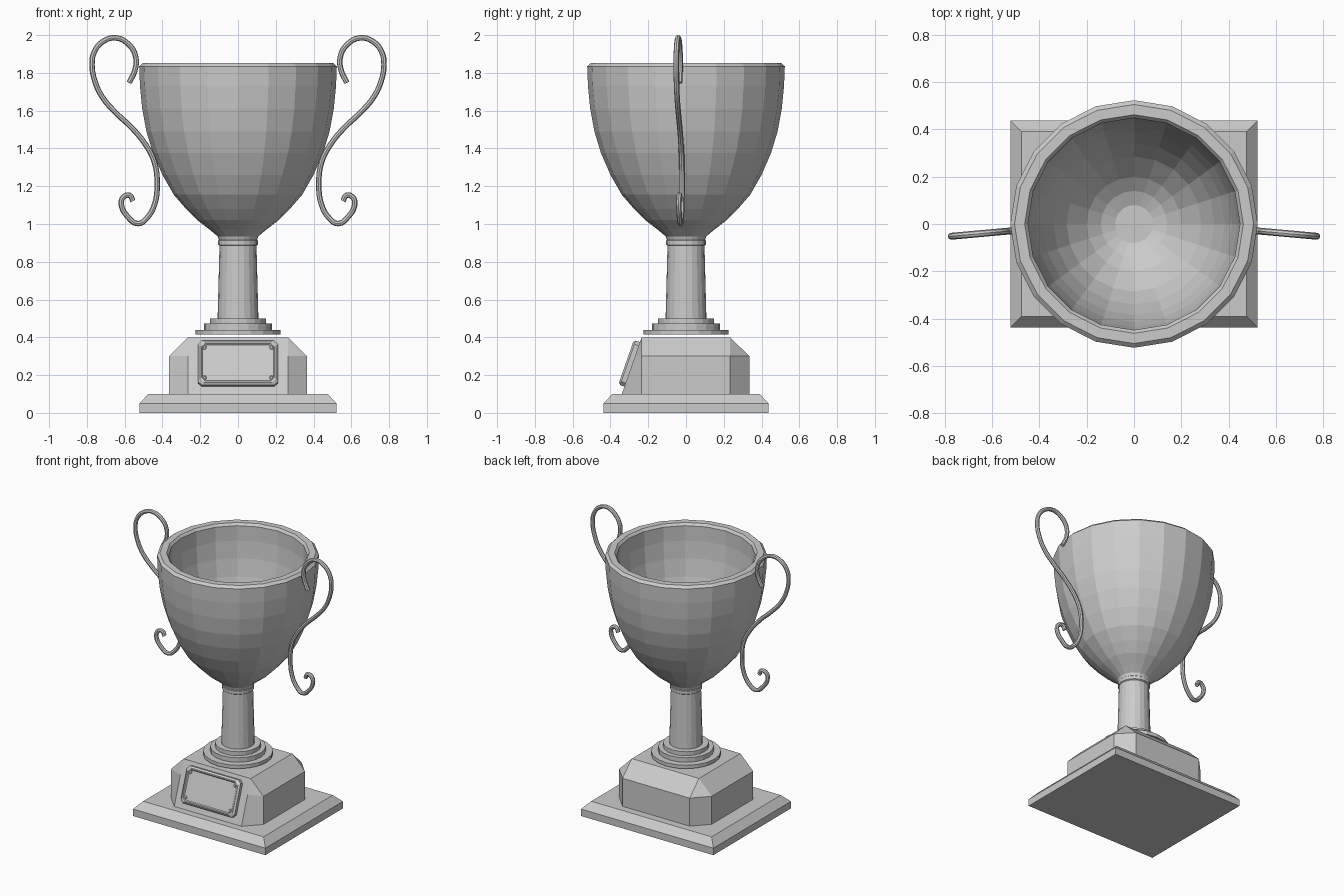
import bpy, bmesh
from math import sin, cos, pi, atan
from mathutils import Matrix

if "Cube" in bpy.data.objects:
    bpy.data.objects.remove(bpy.data.objects["Cube"])


def add_mesh(name, rings, matrix=Matrix()):
    """Skin a stack of equal-length rings and cap both ends."""
    bm = bmesh.new()
    loops = [[bm.verts.new(p) for p in ring] for ring in rings]
    n = len(loops[0])
    for a, b in zip(loops, loops[1:]):
        for i in range(n):
            j = (i + 1) % n
            bm.faces.new((a[i], a[j], b[j], b[i]))
    bm.faces.new(loops[0][::-1])
    bm.faces.new(loops[-1])
    bmesh.ops.remove_doubles(bm, verts=bm.verts, dist=1e-5)
    bmesh.ops.recalc_face_normals(bm, faces=bm.faces)
    me = bpy.data.meshes.new(name)
    bm.to_mesh(me)
    bm.free()
    ob = bpy.data.objects.new(name, me)
    ob.matrix_world = matrix
    bpy.context.collection.objects.link(ob)
    return ob


def lathe(name, profile, sides=20, matrix=Matrix()):
    return add_mesh(name, [[(r * cos(2 * pi * i / sides), r * sin(2 * pi * i / sides), z)
                            for i in range(sides)] for r, z in profile], matrix)


def cut_rect(x, y0, y1, z, cx, c0, c1):
    """Rectangle with cut corners; c0 / c1 are the front / back cuts in y."""
    return [(-x + cx, y0, z), (x - cx, y0, z), (x, y0 + c0, z), (x, y1 - c1, z),
            (x - cx, y1, z), (-x + cx, y1, z), (-x, y1 - c1, z), (-x, y0 + c0, z)]


def rect(x, y, z):
    return [(-x, -y, z), (x, -y, z), (x, y, z), (-x, y, z)]


# base plate
add_mesh("base_plate", [rect(.522, .437, 0), rect(.522, .437, .05), rect(.475, .39, .1)])

# plinth with cut corners and a sloping front
add_mesh("plinth", [cut_rect(.365, -.34, .337, .1, .1, .105, .105),
                    cut_rect(.365, -.27, .337, .3, .1, .035, .105),
                    cut_rect(.265, -.235, .232, .4, 0, 0, 0)])

# plaque lying on the sloping front, with a raised rim
tilt = Matrix.Translation((0, -.285, .257)) @ Matrix.Rotation(pi / 2 - atan(.35), 4, 'X')
plaque = [(.0, -.005), (.0, .024), (.012, .034), (.019, .034), (.025, .026)]
add_mesh("plaque", [cut_rect(.212 - d, -.125 + d, .125 - d, w, .02, .02, .02)
                    for d, w in plaque], tilt)

# plaque rivets
for x in (-.178, .178):
    for y in (-.085, .085):
        lathe("plaque_rivet", [(.012, .024), (.012, .03), (.006, .034)], 10,
              tilt @ Matrix.Translation((x, y, 0)))

# stepped foot, stem and collar
lathe("stem", [(.226, .415), (.226, .44), (.18, .44), (.18, .472), (.148, .472), (.148, .5),
               (.108, .5), (.103, .69), (.098, .885), (.105, .89), (.105, .912), (.098, .918)])

# cup: outside, rim, inside
lathe("cup", [(.098, .905), (.108, .935), (.15, .97), (.215, 1.02), (.275, 1.08), (.34, 1.155),
              (.4, 1.26), (.45, 1.375), (.485, 1.49), (.507, 1.61), (.519, 1.73),
              (.523, 1.835), (.505, 1.852), (.462, 1.852), (.448, 1.835), (.447, 1.73),
              (.436, 1.61), (.415, 1.49), (.385, 1.385), (.34, 1.275), (.285, 1.18),
              (.2, 1.085), (.14, 1.04), (.08, 1.015)])

# scroll handles
path = [(.576, 1.748), (.544, 1.82), (.542, 1.886), (.574, 1.946), (.643, 1.985), (.712, 1.968),
        (.759, 1.915), (.773, 1.844), (.757, 1.754), (.717, 1.67), (.643, 1.585), (.563, 1.51),
        (.489, 1.42), (.442, 1.325), (.428, 1.21), (.442, 1.103), (.484, 1.03), (.53, 1.002),
        (.585, 1.04), (.618, 1.103), (.609, 1.14), (.575, 1.152), (.556, 1.122)]
for side, label in ((1, "right_handle"), (-1, "left_handle")):
    cu = bpy.data.curves.new(label, 'CURVE')
    cu.dimensions = '3D'
    cu.bevel_depth = .0145
    cu.bevel_resolution = 2
    cu.resolution_u = 4
    cu.use_fill_caps = True
    sp = cu.splines.new('BEZIER')
    sp.bezier_points.add(len(path) - 1)
    for bp, (x, z) in zip(sp.bezier_points, path):
        bp.co = (side * x, -.03 - .09 * (x - .53), z)
        bp.handle_left_type = bp.handle_right_type = 'AUTO'
    ob = bpy.data.objects.new(label, cu)
    bpy.context.collection.objects.link(ob)
    bpy.ops.object.select_all(action='DESELECT')
    ob.select_set(True)
    bpy.context.view_layer.objects.active = ob
    bpy.ops.object.convert(target='MESH')
    bpy.ops.object.shade_smooth_by_angle()
